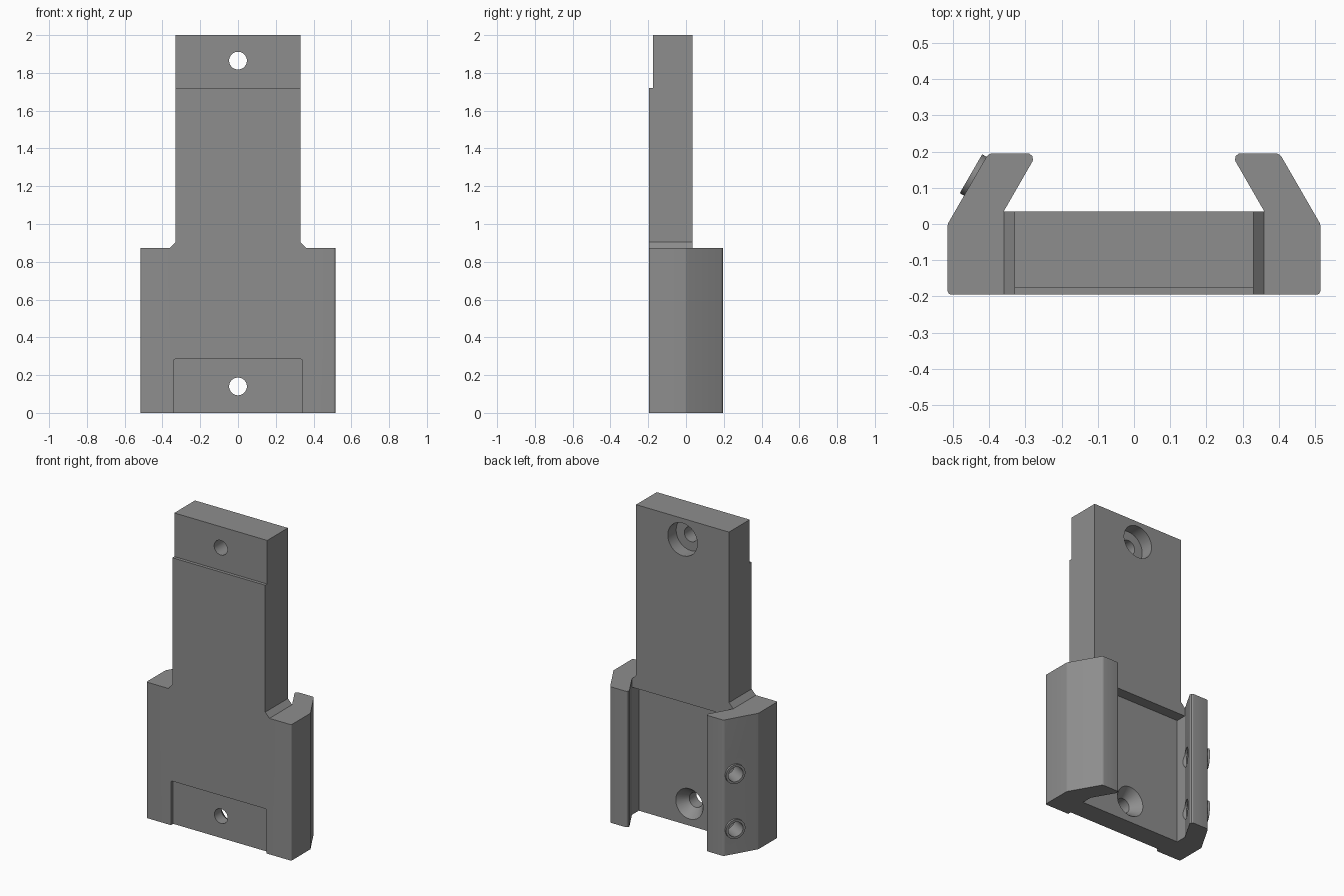
import bpy, bmesh, math
from mathutils import Vector, Matrix

if "Cube" in bpy.data.objects:
    bpy.data.objects.remove(bpy.data.objects["Cube"])

grey = bpy.data.materials.new("mid grey")
grey.diffuse_color = (0.27, 0.27, 0.27, 1)
grey.use_nodes = True
grey.node_tree.nodes["Principled BSDF"].inputs["Base Color"].default_value = grey.diffuse_color


def rounded(pts, steps=4):
    """Outline points (x, y, radius) -> 2D outline with rounded corners."""
    out = []
    for i, (x, y, r) in enumerate(pts):
        p = Vector((x, y))
        if not r:
            out.append(p)
            continue
        a = (Vector(pts[i - 1][:2]) - p).normalized()
        b = (Vector(pts[(i + 1) % len(pts)][:2]) - p).normalized()
        half = a.angle(b) / 2
        c = p + (a + b).normalized() * r / math.sin(half)
        s, e = p + a * r / math.tan(half) - c, p + b * r / math.tan(half) - c
        for k in range(steps + 1):
            t = k / steps
            out.append(c + (s * (1 - t) + e * t).normalized() * r)
    return out


def finish(name, bm):
    bmesh.ops.recalc_face_normals(bm, faces=bm.faces)
    me = bpy.data.meshes.new(name)
    bm.to_mesh(me)
    bm.free()
    ob = bpy.data.objects.new(name, me)
    bpy.context.collection.objects.link(ob)
    me.materials.append(grey)
    return ob


def prism(name, outline, axis, lo, hi):
    """Extrude an outline along z (outline in xy) or y (outline in xz)."""
    bm = bmesh.new()
    place = (lambda p, h: (p[0], p[1], h)) if axis == "z" else (lambda p, h: (p[0], h, p[1]))
    face = bm.faces.new([bm.verts.new(place(p, lo)) for p in outline])
    ext = bmesh.ops.extrude_face_region(bm, geom=[face])["geom"]
    d = Vector(place((0, 0), hi - lo))
    bmesh.ops.translate(bm, vec=d, verts=[g for g in ext if isinstance(g, bmesh.types.BMVert)])
    return finish(name, bm)


def cone(name, start, end, r1, r2, seg=40):
    start, end = Vector(start), Vector(end)
    d = end - start
    bm = bmesh.new()
    m = Matrix.Translation((start + end) / 2) @ d.to_track_quat("Z", "Y").to_matrix().to_4x4()
    bmesh.ops.create_cone(bm, cap_ends=True, segments=seg, radius1=r1, radius2=r2,
                          depth=d.length, matrix=m)
    return finish(name, bm)


def box(name, x, y0, y1, z0, z1):
    return prism(name, [(-x, z0), (x, z0), (x, z1), (-x, z1)], "y", y0, y1)


def combine(target, other, op):
    mod = target.modifiers.new(op, "BOOLEAN")
    mod.operation, mod.solver, mod.object = op, "EXACT", other
    bpy.context.view_layer.objects.active = target
    bpy.ops.object.modifier_apply(modifier=mod.name)
    bpy.data.objects.remove(other)


def smooth(ob):
    bpy.ops.object.select_all(action="DESELECT")
    ob.select_set(True)
    bpy.context.view_layer.objects.active = ob
    bpy.ops.object.shade_smooth_by_angle(angle=math.radians(28))


# clamp body: channel section with two inward-leaning arms
half = [(0.515, -0.195, 0.01), (0.515, 0, 0.02), (0.4025, 0.195, 0.02),
        (0.268, 0.195, 0.015), (0.36, 0.035, 0), (0.36, -0.035, 0)]
section = half + [(-x, y, r) for x, y, r in reversed(half)]
body = prism("mount_body", rounded(section), "z", 0, 0.873)

# upright plate with chamfered shoulders
side = [(0.36, 0.82), (0.36, 0.873), (0.33, 0.905), (0.33, 2)]
plate = prism("plate", side + [(-x, z) for x, z in reversed(side)], "y", -0.195, 0.035)
combine(body, plate, "UNION")

# shallow recesses on the front, top and bottom
combine(body, box("top_recess", 0.6, -0.3, -0.175, 1.72, 2.1), "DIFFERENCE")
recess = rounded([(-0.34, -0.1, 0), (0.34, -0.1, 0), (0.34, 0.285, 0.01), (-0.34, 0.285, 0.01)])
combine(body, prism("bottom_recess", recess, "y", -0.3, -0.172), "DIFFERENCE")

# mounting holes: counterbored above, countersunk below
for z in (1.865, 0.14):
    combine(body, cone("bolt_hole", (0, -0.4, z), (0, 0.4, z), 0.047, 0.047), "DIFFERENCE")
combine(body, cone("counterbore", (0, -0.05, 1.865), (0, 0.1, 1.865), 0.105, 0.105), "DIFFERENCE")
combine(body, cone("countersink", (0, -0.10, 0.14), (0, -0.025, 0.14), 0.047, 0.105), "DIFFERENCE")

# threaded sleeves through the left arm
n = Vector((-math.cos(math.radians(30)), 0.5, 0))
for i, z in enumerate((0.516, 0.163)):
    c = Vector((-0.4385, 0.132, z))
    combine(body, cone("sleeve_hole", c + n * 0.1, c - n * 0.2, 0.06, 0.06), "DIFFERENCE")
    sleeve = cone(f"sleeve_{i + 1}", c + n * 0.014, c - n * 0.105, 0.062, 0.062)
    combine(sleeve, cone("bore", c + n * 0.1, c - n * 0.2, 0.047, 0.047), "DIFFERENCE")
    smooth(sleeve)

smooth(body)
